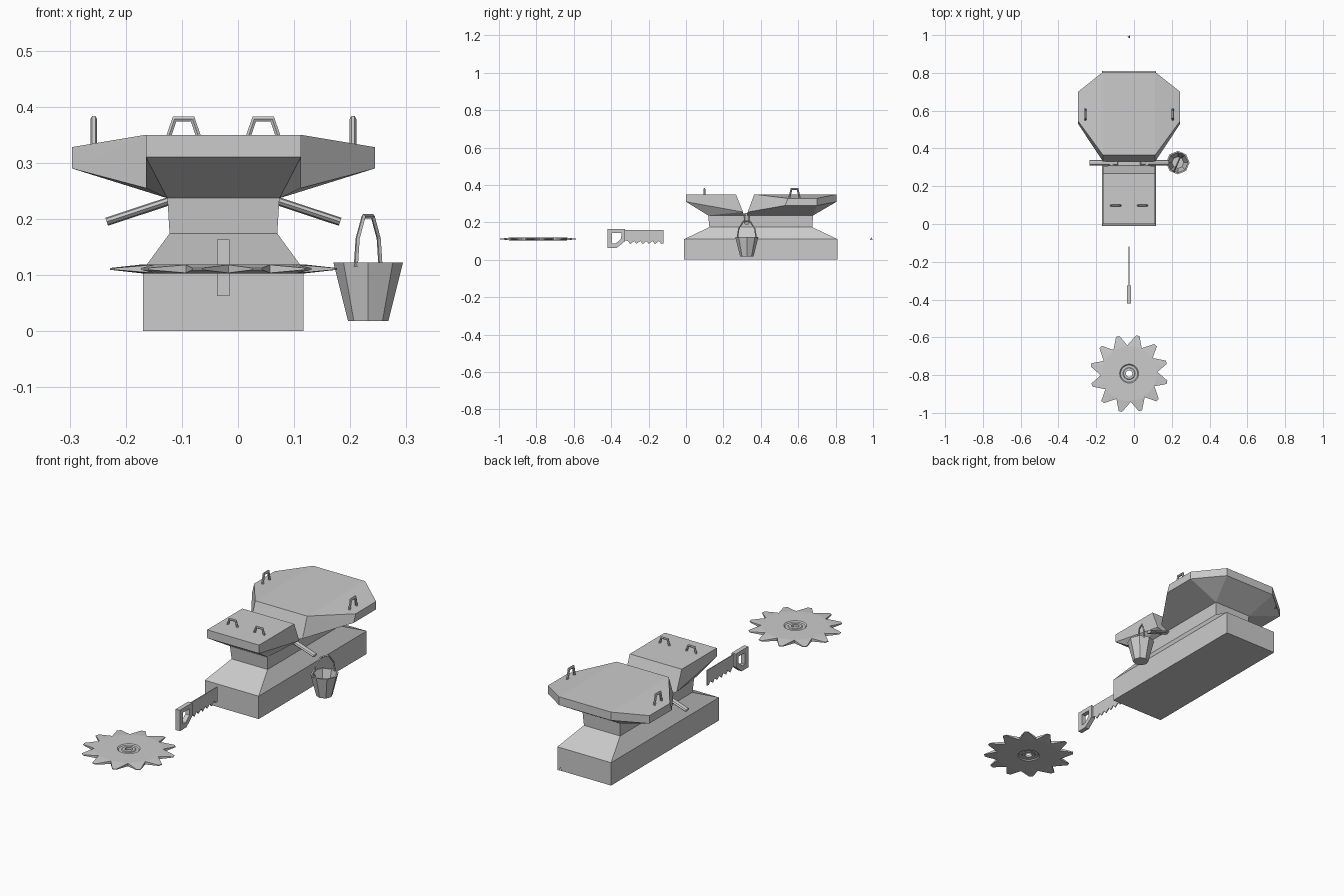
import bpy, bmesh, math
from mathutils import Vector

if "Cube" in bpy.data.objects:
    bpy.data.objects.remove(bpy.data.objects["Cube"])

CX = -0.026  # centre line of the table and tools


def finish(name, bm):
    bmesh.ops.recalc_face_normals(bm, faces=bm.faces)
    me = bpy.data.meshes.new(name)
    bm.to_mesh(me)
    bm.free()
    ob = bpy.data.objects.new(name, me)
    bpy.context.collection.objects.link(ob)
    return ob


def mirrored_hull(name, half):
    """Convex block from half its corners, mirrored about the centre line."""
    bm = bmesh.new()
    for x, y, z in half:
        for s in (-1, 1):
            bm.verts.new((CX + s * x, y, z))
    bmesh.ops.convex_hull(bm, input=bm.verts)
    bmesh.ops.dissolve_limit(bm, angle_limit=0.01, verts=bm.verts, edges=bm.edges)
    return finish(name, bm)


def loft(name, rings, close=False):
    """Skin equal-length rings; cap the ends or join last to first."""
    bm = bmesh.new()
    vs = [[bm.verts.new(p) for p in r] for r in rings]
    n = len(vs[0])
    for a, b in zip(vs, vs[1:] + vs[:1] if close else vs[1:]):
        for i in range(n):
            j = (i + 1) % n
            bm.faces.new((a[i], a[j], b[j], b[i]))
    if not close:
        bm.faces.new(vs[0])
        bm.faces.new(vs[-1])
    return finish(name, bm)


def tube(name, pts, side, r, w=None, n=6):
    """Tube along a planar path; 'side' is the normal of the path plane."""
    pts = [Vector(p) for p in pts]
    side = Vector(side).normalized()
    w = w or r
    rings = []
    for i, p in enumerate(pts):
        a = (p - pts[i - 1]).normalized() if i else None
        b = (pts[i + 1] - p).normalized() if i < len(pts) - 1 else None
        t = ((a or b) + (b or a)).normalized()
        up = side.cross(t)
        k = 1 / max(0.5, t.dot(b or a))
        rings.append([p + side * w * math.cos(q) + up * r * k * math.sin(q)
                      for q in (math.tau * m / n for m in range(n))])
    return loft(name, rings)


def circle(c, r, z, n, off=0.0):
    return [(c[0] + r * math.cos(math.tau * i / n + off),
             c[1] + r * math.sin(math.tau * i / n + off), z) for i in range(n)]


def rect(hx, y0, y1, z):
    return [(CX - hx, y0, z), (CX + hx, y0, z), (CX + hx, y1, z), (CX - hx, y1, z)]


# Stepped pedestal
loft("table_base", [rect(.143, -.01, .81, 0), rect(.143, -.01, .81, .11),
                    rect(.096, .125, .675, .174), rect(.1, .118, .68, .24)])

# Head rest and large body slab
mirrored_hull("front_slab", [(.138, 0, .35), (.138, .267, .35), (.138, 0, .31),
                             (.138, .305, .255), (.1, .118, .237), (.1, .31, .237)])
mirrored_hull("rear_slab", [(.138, .805, .35), (.138, .365, .35), (.27, .70, .328),
                            (.27, .545, .328), (.27, .70, .29), (.27, .53, .29),
                            (.138, .805, .31), (.138, .33, .255),
                            (.1, .68, .237), (.1, .33, .237)])

# Strap loops and side poles
arch = [(-.029, -.01), (-.016, .028), (.016, .028), (.029, -.01)]
for s, tag in ((-1, "left"), (1, "right")):
    tube("front_loop_" + tag, [(CX + s * .071 + u, .098, .35 + v) for u, v in arch],
         (0, 1, 0), .005)
    tube("rear_loop_" + tag, [(CX + s * .231, .58 + u, .35 + v - (.015 if v < 0 else 0))
                              for u, v in arch], (1, 0, 0), .006)
    tube("side_pole_" + tag, [(CX + s * .06, .325, .244), (CX + s * .208, .325, .195)],
         (0, 1, 0), .0075, .015, 8)

# Open bucket with a bail
C = (.232, .325)
loft("bucket", [circle(C, r, z, 8) for r, z in
                ((.036, .018), (.062, .122), (.054, .122), (.031, .027))])
bail = [(-.055, .115), (-.047, .165), (-.02, .205), (.02, .205), (.047, .165), (.055, .115)]
d = Vector((.4, .917))
tube("bucket_bail", [(C[0] + d.x * u, C[1] + d.y * u, v) for u, v in bail],
     (d.y, -d.x, 0), .004, n=4)

# Hand saw: framed grip and toothed blade, drawn in the y-z plane
outer = [(-.42, .163), (-.325, .163), (-.325, .1), (-.37, .063), (-.42, .063)]
inner = [(-.395, .143), (-.345, .143), (-.347, .112), (-.375, .087), (-.395, .087)]
loft("saw_grip", [[(CX + x, y, z) for y, z in prof] for x, prof in
                  ((-.011, outer), (.011, outer), (.011, inner), (-.011, inner))], True)
edge = [(-.12, .16), (-.335, .16), (-.335, .105)]
for i in range(6):
    y = -.31 + i * .033
    edge += [(y, .10), (y + .012, .083 + .002 * (i % 2))]
edge.append((-.12, .088))
bm = bmesh.new()
f = bm.faces.new([bm.verts.new((CX - .002, y, z)) for y, z in edge])
ext = bmesh.ops.extrude_face_region(bm, geom=[f])["geom"]
bmesh.ops.translate(bm, vec=(.004, 0, 0),
                    verts=[v for v in ext if isinstance(v, bmesh.types.BMVert)])
bmesh.ops.triangulate(bm, faces=[f for f in bm.faces if len(f.verts) > 4])
finish("saw_blade", bm)

# Circular saw: concentric rings, thin at the twelve tooth tips
B, TEETH, ZB = (CX, -.792), 12, .111


def tooth_ring(z):
    pts = []
    for i in range(TEETH):
        for ang, r, h in ((-13.5, .15, .9), (-2.5, .206, .2), (2.5, .206, .2)):
            a = math.radians(i * 30 + 17 + ang)
            pts.append((B[0] + r * math.cos(a), B[1] + r * math.sin(a), ZB + z * h))
    return pts


def disc_ring(r, z):
    return [(B[0] + r * math.cos(a), B[1] + r * math.sin(a), ZB + z) for a in
            (math.radians(i * 30 + 17 + k) for i in range(TEETH) for k in (-13.5, -2.5, 6.5))]


half = [(.017, .006), (.029, .006), (.032, .003), (.045, .003), (.05, .008), (.145, .008)]
rings = [disc_ring(r, z) for r, z in half] + [tooth_ring(.008), tooth_ring(-.008)]
rings += [disc_ring(r, -z) for r, z in reversed(half)]
loft("circular_saw", rings, True)

# Tiny chip at the far end
bpy.ops.mesh.primitive_cone_add(vertices=3, radius1=.009, radius2=0, depth=.016,
                                location=(CX, .991, .113), rotation=(0, 0, math.pi / 2))
bpy.context.object.name = "small_chip"
